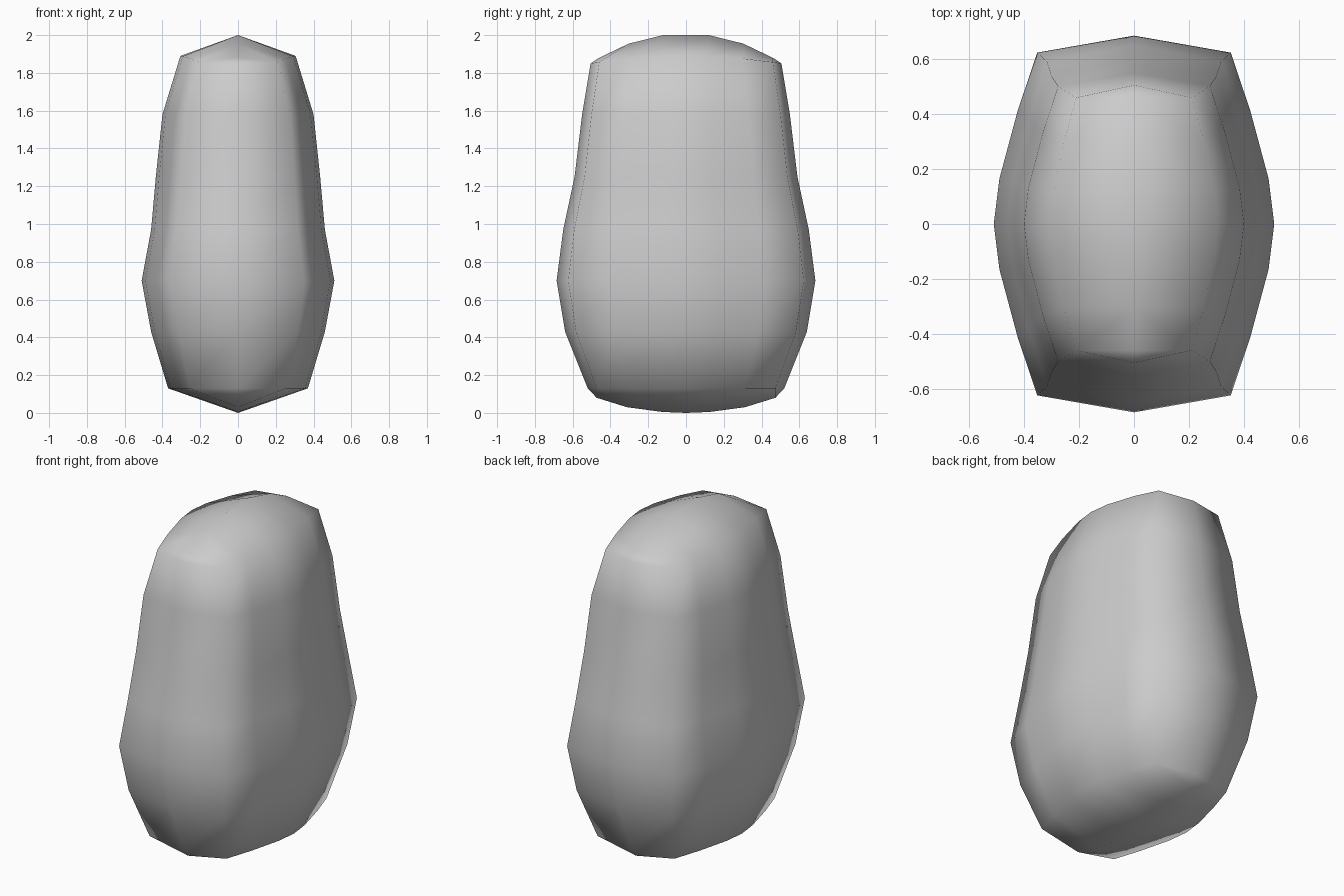
import bpy, bmesh

cube = bpy.data.objects.get("Cube")
if cube:
    bpy.data.objects.remove(cube, do_unlink=True)

# One plain grey for everything
grey = bpy.data.materials.new("plain_grey")
grey.use_nodes = True
grey.diffuse_color = (0.6, 0.6, 0.6, 1)
grey.node_tree.nodes["Principled BSDF"].inputs["Base Color"].default_value = (0.6, 0.6, 0.6, 1)
grey.use_backface_culling = True

# Heights with half width and half depth
LEVELS = [(0.13, 0.37, 0.52), (0.43, 0.46, 0.64), (0.70, 0.51, 0.685),
          (0.97, 0.46, 0.65), (1.25, 0.435, 0.59), (1.58, 0.40, 0.55),
          (1.89, 0.305, 0.505)]
# Half outline from front to back: depth fraction, width fraction
HALF = [(-1, 0), (-0.91, 0.69), (-0.6, 0.83), (-0.24, 0.96), (0, 1)]
ROWS = HALF + [(-d, w) for d, w in reversed(HALF[:-1])]
LAST = len(ROWS) - 1
COUNT = 2 * LAST
# Ridge heights by row, from the ends to the middle
TOP = [1.85, 1.88, 1.955, 2.0, 2.0]
BOTTOM = [0.11, 0.08, 0.03, 0.005, 0.0]


def loft(name, inset, groove, inward):
    """Stack rings into a pod and close both ends along a central ridge."""
    bm = bmesh.new()

    def sink(row):
        """Distance the surface is drawn in at a row, deepest at the seam."""
        from_end = min(row, LAST - row)
        return inset * from_end / 4 + (groove if row == LAST // 2 else 0)

    rings = []
    for n, (z, width, depth) in enumerate(LEVELS):
        ring = []
        for k in range(COUNT):
            row, side = (k, 1) if k <= LAST else (COUNT - k, -1)
            d, w = ROWS[row]
            # the outer rings follow the curve of the ends
            drop = -0.04 * d * d if n == len(LEVELS) - 1 else 0
            x = side * max(0, w * width - sink(row))
            ring.append(bm.verts.new((x, d * (depth - inset / 3), z + drop)))
        rings.append(ring)

    # Walls
    for low, high in zip(rings, rings[1:]):
        for k in range(COUNT):
            j = (k + 1) % COUNT
            bm.faces.new((low[k], low[j], high[j], high[k]))

    # Ridged caps
    for ring, heights, sign, depth in ((rings[0], BOTTOM, 1, LEVELS[0][2]),
                                       (rings[-1], TOP, -1, LEVELS[-1][2])):
        ridge = [ring[0]]
        for row in range(1, LAST):
            z = heights[min(row, LAST - row)] + sign * sink(row)
            ridge.append(bm.verts.new((0, ROWS[row][0] * (depth - inset / 3), z)))
        ridge.append(ring[LAST])
        for row in range(LAST):
            for a, b in ((row, row + 1), (COUNT - row, COUNT - row - 1)):
                corners = (ring[a % COUNT], ring[b], ridge[row + 1], ridge[row])
                bm.faces.new(list(dict.fromkeys(corners)))

    bmesh.ops.recalc_face_normals(bm, faces=bm.faces[:])
    if inward:
        bmesh.ops.reverse_faces(bm, faces=bm.faces[:])
    for face in bm.faces:
        face.smooth = True
    mesh = bpy.data.meshes.new(name)
    bm.to_mesh(mesh)
    bm.free()
    mesh.materials.append(grey)
    obj = bpy.data.objects.new(name, mesh)
    bpy.context.collection.objects.link(obj)
    return obj


# Grooved body, and the thin inward-facing shell round it
loft("pod_body", 0.025, 0.03, False)
loft("outer_shell", 0, 0, True)
